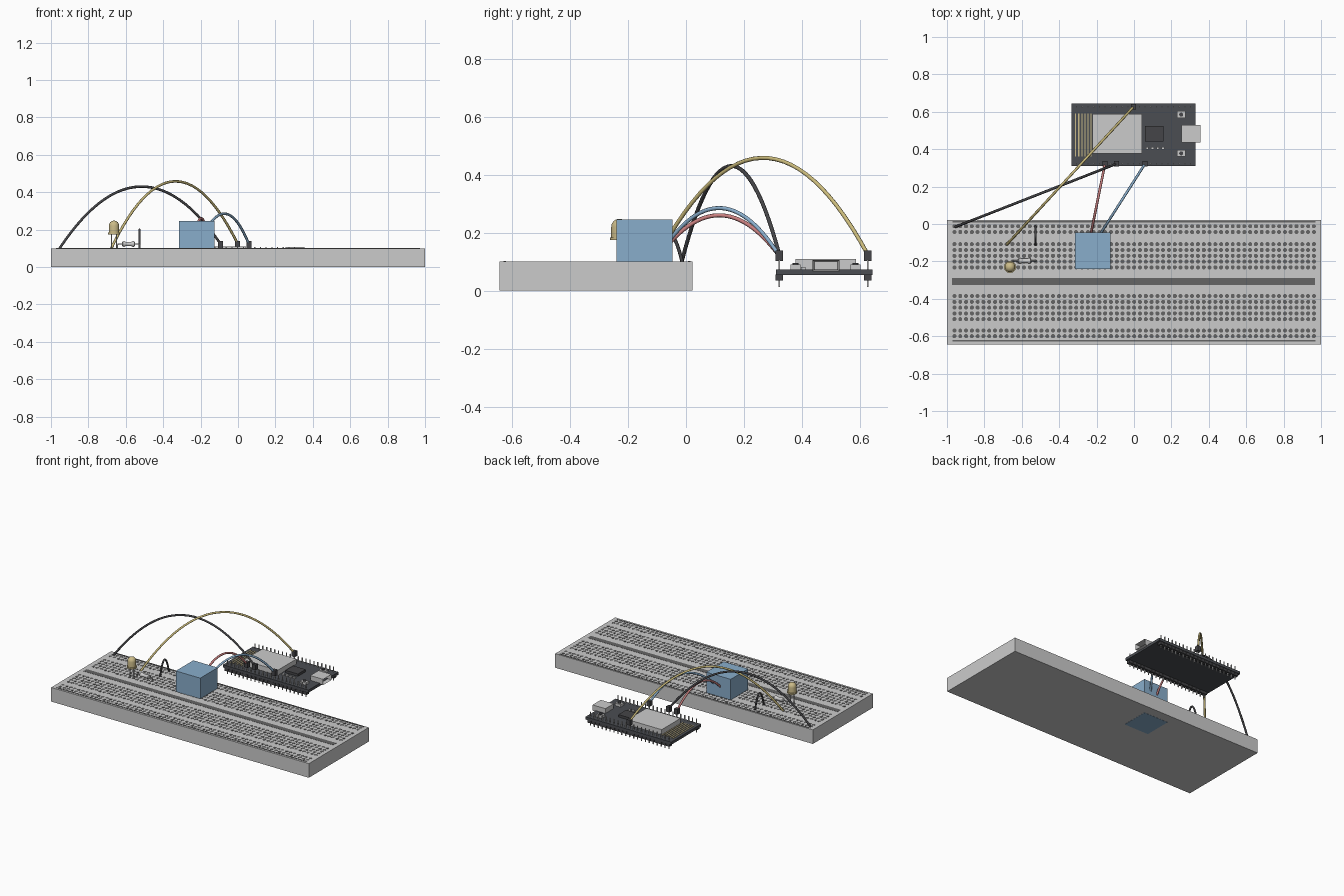
import bpy, bmesh
from math import radians, sin, cos, pi
from mathutils import Vector, Matrix

if "Cube" in bpy.data.objects:
    bpy.data.objects.remove(bpy.data.objects["Cube"])


def mat(name, rgb):
    m = bpy.data.materials.new(name)
    m.diffuse_color = (*rgb, 1)
    m.use_nodes = True
    m.node_tree.nodes["Principled BSDF"].inputs["Base Color"].default_value = m.diffuse_color
    return m


DARK = mat("dark", (0.06, 0.06, 0.065))
PCB = mat("pcb", (0.07, 0.075, 0.085))
HOLE = mat("hole", (0.13, 0.13, 0.13))
BLUE = mat("blue", (0.25, 0.42, 0.6))
RED = mat("red", (0.6, 0.22, 0.22))
YELLOW = mat("yellow", (0.6, 0.5, 0.2))
AMBER = mat("amber", (0.6, 0.5, 0.25))


def finish(name, bm, material=None, smooth=False):
    me = bpy.data.meshes.new(name)
    bm.to_mesh(me)
    bm.free()
    ob = bpy.data.objects.new(name, me)
    bpy.context.collection.objects.link(ob)
    if material:
        me.materials.append(material)
    if smooth:
        bpy.ops.object.select_all(action='DESELECT')
        ob.select_set(True)
        bpy.context.view_layer.objects.active = ob
        bpy.ops.object.shade_smooth_by_angle(angle=radians(35))
    return ob


def boxes(name, spans, material=None):
    """One object from boxes given as (x0, x1, y0, y1, z0, z1)."""
    bm = bmesh.new()
    for x0, x1, y0, y1, z0, z1 in spans:
        m = Matrix.Translation(((x0 + x1) / 2, (y0 + y1) / 2, (z0 + z1) / 2))
        bmesh.ops.create_cube(bm, size=1, matrix=m @ Matrix.Diagonal((x1 - x0, y1 - y0, z1 - z0, 1)))
    return finish(name, bm, material)


def discs(name, centres, r, z0, z1, sides, material=None):
    bm = bmesh.new()
    for x, y in centres:
        bmesh.ops.create_cone(bm, cap_ends=True, segments=sides, radius1=r, radius2=r, depth=z1 - z0,
                              matrix=Matrix.Translation((x, y, (z0 + z1) / 2)) @ Matrix.Rotation(pi / sides, 4, 'Z'))
    return finish(name, bm, material)


def lathe(name, profile, matrix, material=None, sides=24):
    """Spin (radius, height) points round z."""
    bm = bmesh.new()
    vs = [bm.verts.new((r, 0, h)) for r, h in profile]
    es = [bm.edges.new(p) for p in zip(vs, vs[1:])]
    bmesh.ops.spin(bm, geom=vs + es, cent=(0, 0, 0), axis=(0, 0, 1), angle=2 * pi, steps=sides)
    bmesh.ops.remove_doubles(bm, verts=bm.verts, dist=1e-5)
    bmesh.ops.recalc_face_normals(bm, faces=bm.faces)
    bm.transform(matrix)
    return finish(name, bm, material, True)


def tube(name, points, r, material=None):
    cu = bpy.data.curves.new(name, 'CURVE')
    cu.dimensions = '3D'
    cu.bevel_depth, cu.bevel_resolution, cu.use_fill_caps = r, 2, True
    sp = cu.splines.new('POLY')
    sp.points.add(len(points) - 1)
    for p, co in zip(sp.points, points):
        p.co = (*co, 1)
    if material:
        cu.materials.append(material)
    ob = bpy.data.objects.new(name, cu)
    bpy.context.collection.objects.link(ob)
    return ob


def arc_wire(name, a, b, h, material, r=0.007, n=28):
    """Wire from a to b, rising by h in a parabola."""
    a, b = Vector(a), Vector(b)
    tube(name, [a.lerp(b, i / n) + Vector((0, 0, 4 * h * (i / n) * (1 - i / n))) for i in range(n + 1)], r, material)


# Breadboard with centre channel, rail stripes and holes
boxes("breadboard", [(-1, 1, -0.643, 0.022, 0.001, 0.1)])
boxes("centre_channel", [(-0.972, 0.967, -0.326, -0.29, 0.09, 0.101)], HOLE)
boxes("rail_stripes", [(-0.97, 0.97, y - 0.004, y + 0.004, 0.095, 0.102) for y in (-0.625, 0.011)], HOLE)
rows = [-0.012, -0.043, -0.57, -0.6]
rows += [-0.108 - 0.031 * i for i in range(5)] + [-0.385 - 0.031 * i for i in range(5)]
discs("contact_holes", [(-0.96 + 0.031 * i, y) for i in range(63) for y in rows], 0.0115, 0.095, 0.101, 8, HOLE)

# Sensor block standing through the breadboard
boxes("sensor_block", [(-0.315, -0.125, -0.24, -0.046, 0, 0.245)], BLUE)

# Controller board
boxes("controller_board", [(-0.335, 0.33, 0.31, 0.643, 0.054, 0.073)], PCB)
pin_x = [-0.002 + 0.0305 * i for i in range(-10, 11)]
boxes("pin_headers", [(x - 0.0135, x + 0.0135, y - 0.013, y + 0.013, 0.035, 0.055)
                      for x in pin_x for y in (0.322, 0.627)], DARK)
boxes("header_pins", [(x - 0.003, x + 0.003, y - 0.003, y + 0.003, 0.013, 0.108)
                      for x in pin_x for y in (0.322, 0.627)])
boxes("radio_shield", [(-0.222, 0.043, 0.378, 0.587, 0.072, 0.109)])
boxes("antenna_traces", [(x - 0.003, x + 0.003, 0.36, 0.59, 0.072, 0.076)
                         for x in [-0.312 + 0.0165 * i for i in range(6)]], AMBER)
boxes("chip", [(0.06, 0.157, 0.44, 0.525, 0.072, 0.09)], DARK)
boxes("small_parts", [(x, x + 0.015, 0.397, 0.412, 0.072, 0.082) for x in (0.063, 0.091, 0.119, 0.147)])
boxes("button_cases", [(0.23, 0.275, y - 0.018, y + 0.018, 0.072, 0.09) for y in (0.378, 0.585)])
discs("button_caps", [(0.2525, y) for y in (0.378, 0.585)], 0.011, 0.085, 0.096, 16, DARK)

# Hollow port shell: inset the outer end face and push it inward
bm = bmesh.new()
bmesh.ops.create_cube(bm, size=1, matrix=Matrix.Translation((0.305, 0.483, 0.0865)) @ Matrix.Diagonal((0.1, 0.092, 0.04, 1)))
bm.normal_update()
end = [f for f in bm.faces if f.normal.x > 0.9]
bmesh.ops.inset_region(bm, faces=end, thickness=0.009)
bmesh.ops.translate(bm, verts=end[0].verts, vec=(-0.04, 0, 0))
finish("port_shell", bm)

# Plug housings and jumper wires
plugs = [(-0.155, 0.322), (-0.094, 0.322), (0.059, 0.322), (-0.002, 0.627)]
boxes("plug_housings", [(x - 0.0135, x + 0.0135, y - 0.0135, y + 0.0135, 0.102, 0.139) for x, y in plugs], DARK)
arc_wire("red_wire", (-0.24, -0.1, 0.11), (-0.155, 0.322, 0.12), 0.145, RED)
arc_wire("blue_wire", (-0.21, -0.1, 0.11), (0.059, 0.322, 0.12), 0.17, BLUE)
arc_wire("black_wire", (-0.957, -0.016, 0.095), (-0.094, 0.322, 0.125), 0.32, DARK)
arc_wire("yellow_wire", (-0.68, -0.11, 0.095), (-0.002, 0.627, 0.125), 0.348, YELLOW)
arc_wire("short_jumper", (-0.527, -0.012, 0.095), (-0.527, -0.112, 0.095), 0.105, DARK, 0.006, 16)

# Lamp with flange, dome and two legs
dome = [(0.028 * cos(radians(a)), 0.22 + 0.028 * sin(radians(a))) for a in range(0, 90, 15)]
lathe("lamp_bulb", [(0, 0.174), (0.032, 0.174), (0.032, 0.184), (0.028, 0.184)] + dome + [(0, 0.248)],
      Matrix.Translation((-0.663, -0.23, 0)), AMBER)
boxes("lamp_legs", [(x - 0.003, x + 0.003, -0.233, -0.227, 0.09, 0.178) for x in (-0.677, -0.649)])

# Resistor with bulged ends and bent lead
half = [(0.008, 0.035), (0.014, 0.031), (0.0155, 0.025), (0.014, 0.019), (0.0115, 0.015)]
profile = [(0, 0.035)] + half + [(r, -h) for r, h in reversed(half)] + [(0, -0.035)]
lathe("resistor_body", profile, Matrix.Translation((-0.585, -0.197, 0.123)) @ Matrix.Rotation(pi / 2, 4, 'Y'), None, 16)
tube("resistor_lead", [(-0.645, -0.197, 0.09), (-0.645, -0.197, 0.117), (-0.64, -0.197, 0.123),
                       (-0.53, -0.197, 0.123), (-0.525, -0.197, 0.117), (-0.525, -0.197, 0.09)], 0.0035)
